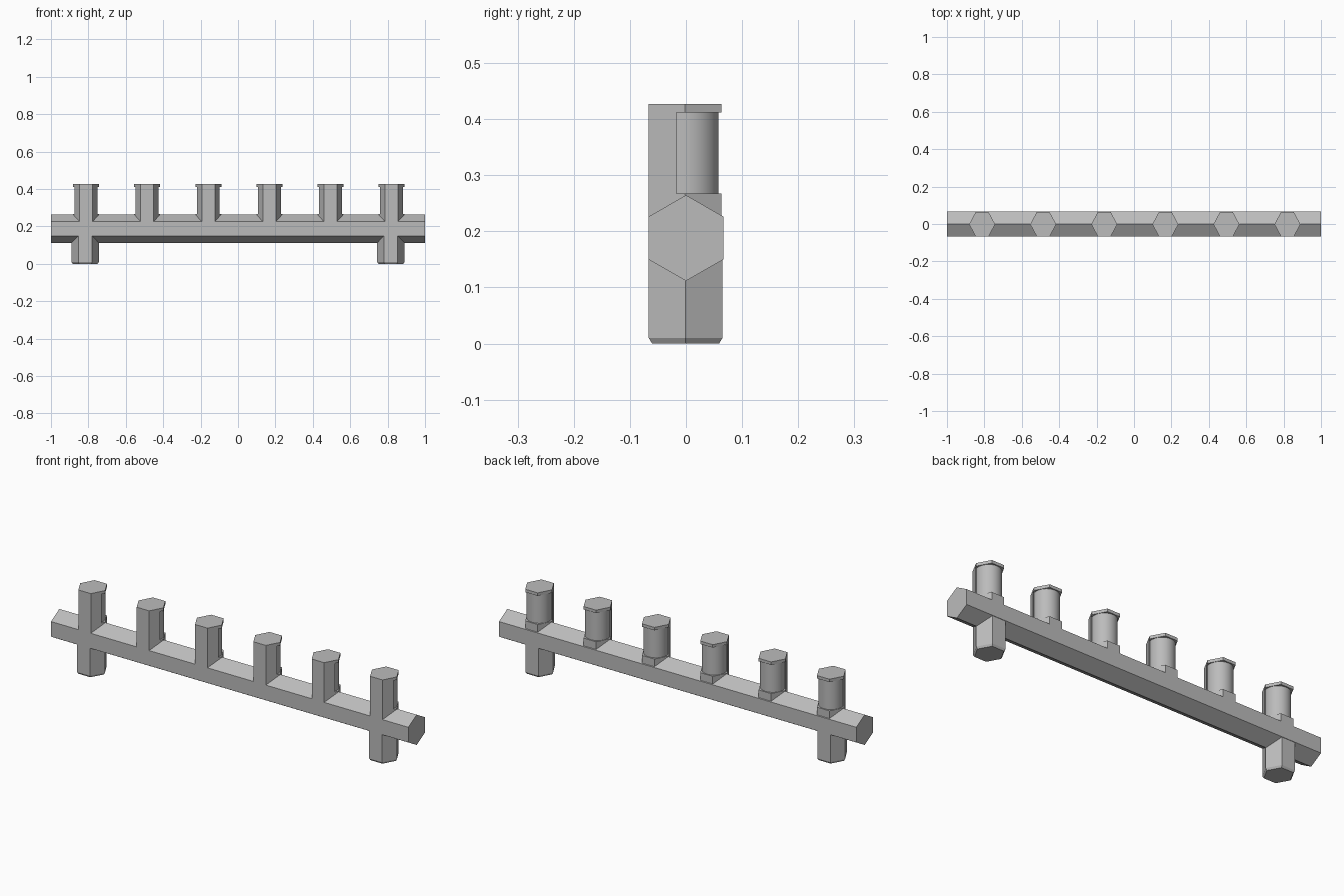
import bpy, bmesh, math

cube = bpy.data.objects.get("Cube")
if cube:
    bpy.data.objects.remove(cube, do_unlink=True)

grey = bpy.data.materials.new("plain grey")
grey.use_nodes = True
colour = (0.5, 0.5, 0.5, 1)
grey.diffuse_color = colour
grey.node_tree.nodes["Principled BSDF"].inputs["Base Color"].default_value = colour


def hexagon(rx, y0, y1):
    """Six corners, two of them pointing along x, flats at y0 and y1."""
    mid = (y0 + y1) / 2
    h = rx / 2
    return [(rx, mid), (h, y1), (-h, y1), (-rx, mid), (-h, y0), (h, y0)]


def loft(bm, rings):
    """Join rings of points with side faces and close both ends."""
    loops = [[bm.verts.new(p) for p in ring] for ring in rings]
    n = len(loops[0])
    for a, b in zip(loops, loops[1:]):
        for i in range(n):
            j = (i + 1) % n
            bm.faces.new((a[i], a[j], b[j], b[i]))
    bm.faces.new(loops[0][::-1])
    bm.faces.new(loops[-1])


def finish(name, bm):
    bmesh.ops.recalc_face_normals(bm, faces=bm.faces)
    mesh = bpy.data.meshes.new(name)
    bm.to_mesh(mesh)
    bm.free()
    mesh.materials.append(grey)
    ob = bpy.data.objects.new(name, mesh)
    bpy.context.collection.objects.link(ob)
    return ob


def activate(ob):
    bpy.ops.object.select_all(action="DESELECT")
    ob.select_set(True)
    bpy.context.view_layer.objects.active = ob


FLAT = 0.0665            # half depth of the bar
BAR_Z, BAR_R = 0.188, 0.0765
peg_x = [-0.812 + 0.3265 * i for i in range(6)]

# Long hexagonal bar, ridge up
bm = bmesh.new()
section = [(FLAT, BAR_R / 2), (0, BAR_R), (-FLAT, BAR_R / 2),
           (-FLAT, -BAR_R / 2), (0, -BAR_R), (FLAT, -BAR_R / 2)]
loft(bm, [[(x, y, BAR_Z + z) for y, z in section] for x in (-1, 1)])
finish("bar", bm)

# Hexagonal legs with a bevelled foot
for name, x in (("right_leg", -0.817), ("left_leg", 0.817)):
    bm = bmesh.new()
    outline = hexagon(0.073, -FLAT, 0.065)
    loft(bm, [[(x + px * s, py * s, z) for px, py in outline]
              for s, z in ((0.91, 0), (1, 0.01), (1, BAR_Z - BAR_R / 2))])
    finish(name, bm)

# Hexagonal peg bodies, notched behind to leave a front plate, base and cap
NOTCH_LOW, NOTCH_HIGH, TOP = 0.267, 0.412, 0.427
cutter_bm = bmesh.new()
loft(cutter_bm, [[(x, y, z) for x, y in ((-1, -0.017), (1, -0.017), (1, 0.2), (-1, 0.2))]
                 for z in (NOTCH_LOW, NOTCH_HIGH)])
cutter = finish("notch_cutter", cutter_bm)
cutter.hide_render = True

for i, x in enumerate(peg_x, 1):
    bm = bmesh.new()
    loft(bm, [[(x + px, py, z) for px, py in hexagon(0.0695, -FLAT, 0.063)]
              for z in (BAR_Z + BAR_R / 2, TOP)])
    body = finish(f"peg_body_{i}", bm)
    notch = body.modifiers.new("notch", "BOOLEAN")
    notch.operation = "DIFFERENCE"
    notch.solver = "EXACT"
    notch.object = cutter
    activate(body)
    bpy.ops.object.modifier_apply(modifier="notch")

    # Round shank showing through the notch
    bm = bmesh.new()
    circle = [(0.058 * math.cos(a), 0.058 * math.sin(a))
              for a in (math.tau * k / 48 for k in range(48))]
    loft(bm, [[(x + px, py, z) for px, py in circle]
              for z in (NOTCH_LOW - 0.005, NOTCH_HIGH + 0.005)])
    shank = finish(f"peg_shank_{i}", bm)
    activate(shank)
    bpy.ops.object.shade_smooth_by_angle(angle=math.radians(30))

bpy.data.objects.remove(cutter, do_unlink=True)
